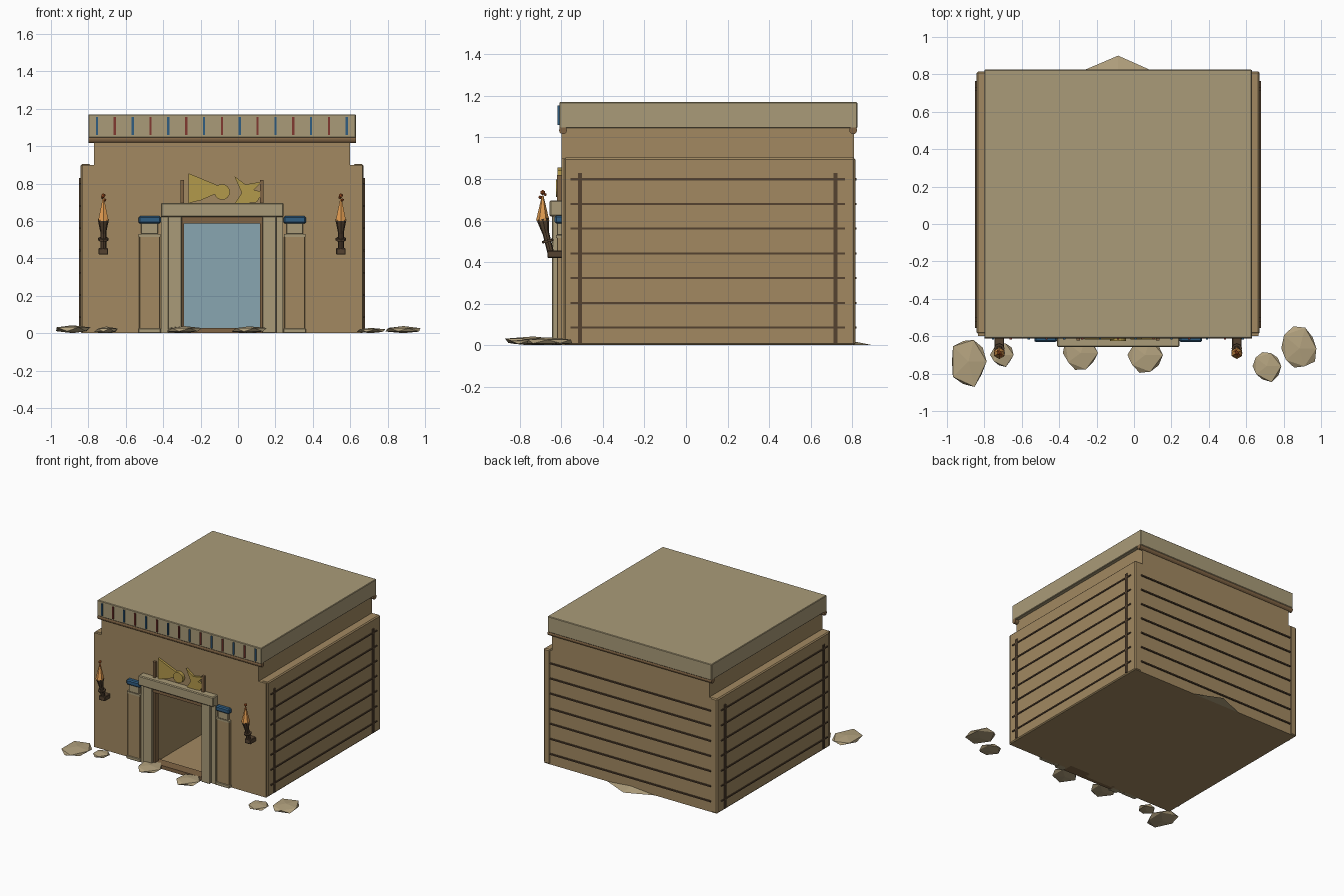
import bpy, bmesh, math, random
from mathutils import Vector, Matrix

if "Cube" in bpy.data.objects:
    bpy.data.objects.remove(bpy.data.objects["Cube"])

random.seed(4)
CX = -0.085  # building centre line


def mat(name, r, g, b):
    m = bpy.data.materials.new(name)
    m.diffuse_color = (r, g, b, 1)
    m.use_nodes = True
    m.node_tree.nodes["Principled BSDF"].inputs["Base Color"].default_value = m.diffuse_color
    return m


MUD = mat("mud_brick", 0.36, 0.25, 0.12)
STONE = mat("pale_stone", 0.40, 0.33, 0.19)
SAND = mat("sand", 0.45, 0.36, 0.21)
DARK = mat("dark_wood", 0.09, 0.055, 0.03)
BROWN = mat("brown_wood", 0.22, 0.13, 0.06)
BLUE = mat("blue_paint", 0.03, 0.11, 0.22)
RED = mat("red_paint", 0.22, 0.04, 0.03)
GOLD = mat("gold", 0.45, 0.32, 0.07)
FLAME = mat("flame", 0.75, 0.33, 0.08)
EMBER = mat("ember", 0.45, 0.10, 0.02)
HAZE = mat("blue_haze", 0.25, 0.38, 0.44)


def finish(name, bm, m):
    bmesh.ops.recalc_face_normals(bm, faces=bm.faces)
    me = bpy.data.meshes.new(name)
    bm.to_mesh(me)
    bm.free()
    me.materials.append(m)
    ob = bpy.data.objects.new(name, me)
    bpy.context.collection.objects.link(ob)
    return ob


def box(name, x, y, z, m, bevel=0):
    bm = bmesh.new()
    bmesh.ops.create_cube(bm, size=1)
    for v in bm.verts:
        v.co = [r[0] + (c + 0.5) * (r[1] - r[0]) for r, c in zip((x, y, z), v.co)]
    if bevel:
        bmesh.ops.bevel(bm, geom=bm.edges[:], offset=bevel, segments=1, affect='EDGES')
    return finish(name, bm, m)


def prism(name, pts, y0, y1, m):
    """Extrude an x-z outline along y."""
    bm = bmesh.new()
    f = bm.faces.new([bm.verts.new((x, y0, z)) for x, z in pts])
    new = bmesh.ops.extrude_face_region(bm, geom=[f])["geom"]
    bmesh.ops.translate(bm, vec=(0, y1 - y0, 0), verts=[g for g in new if isinstance(g, bmesh.types.BMVert)])
    return finish(name, bm, m)


def cone(name, a, b, r1, r2, m, n=8):
    """Cylinder or cone from point a to point b."""
    a, b = Vector(a), Vector(b)
    bm = bmesh.new()
    rot = (b - a).to_track_quat('Z', 'Y').to_matrix().to_4x4()
    bmesh.ops.create_cone(bm, cap_ends=True, segments=n, radius1=r1, radius2=r2,
                          depth=(b - a).length, matrix=Matrix.Translation((a + b) / 2) @ rot)
    return finish(name, bm, m)


# Stepped body with a deep doorway passage
body = prism("body", [(-.835, 0), (.665, 0), (.665, .9), (.60, .9), (.60, 1.05),
                      (-.77, 1.05), (-.77, .9), (-.835, .9)], -.6, .81, MUD)
cutter = box("doorway_cutter", (-.30, .13), (-.8, .2), (.02, .62), MUD)
cutter.hide_render = True
cutter.hide_viewport = True
cutter.display_type = 'WIRE'
mod = body.modifiers.new("doorway", 'BOOLEAN')
mod.operation, mod.object, mod.solver = 'DIFFERENCE', cutter, 'EXACT'
box("passage_haze", (-.30, .13), (.19, .2), (.02, .62), HAZE)

# Side wall slabs with thin courses and corner battens
zs = [.085 + .119 * i for i in range(7)]
for side, s in (("left", -1), ("right", 1)):
    xr = sorted((CX + s * .70, CX + s * .757))
    box(side + "_wall", xr, (-.588, .815), (0, .903), MUD, .008)
    xs = sorted((CX + s * .75, CX + s * .764))
    for z in zs:
        box(side + "_course", xs, (-.555, .765), (z - .005, z + .005), DARK)
    for y in (-.51, .72):
        box(side + "_batten", xs, (y - .01, y + .01), (.01, .83), DARK)
for z in zs:
    box("back_course", (CX - .70, CX + .70), (.80, .82), (z - .005, z + .005), DARK)

# Cornice, roll mouldings and painted bars
box("cornice", (-.80, .63), (-.61, .825), (1.045, 1.17), STONE, .004)
for y in (-.592, .805):
    cone("roll_moulding", (-.80, y, 1.035), (.63, y, 1.035), .019, .019, BROWN, 12)
for i in range(15):
    x = -.754 + .0954 * i
    box("cornice_bar", (x - .006, x + .006), (-.618, -.60), (1.06, 1.155), RED if i % 2 else BLUE)

# Door surround, inner frame and battens above the lintel
box("lintel", (-.412, .243), (-.657, -.59), (.62, .697), STONE, .006)
for s in (-1, 1):
    xa = sorted((CX + s * .215, CX + s * .29))
    box("jamb", xa, (-.645, -.59), (0, .63), STONE, .004)
    xa = sorted((CX + s * .29, CX + s * .326))
    box("jamb_rebate", xa, (-.622, -.59), (0, .63), STONE)
    xa = sorted((CX + s * .203, CX + s * .222))
    box("inner_frame", xa, (-.622, -.58), (0, .82), BROWN)
    # Engaged columns
    c = CX + s * .388
    box("column_base", (c - .06, c + .06), (-.628, -.59), (0, .025), STONE, .003)
    box("column_shaft", (c - .056, c + .056), (-.622, -.59), (.02, .52), MUD, .004)
    box("column_band", (c - .058, c + .058), (-.626, -.59), (.515, .53), STONE)
    box("column_neck", (c - .045, c + .045), (-.622, -.59), (.53, .59), STONE, .003)
    box("column_capital", (c - .06, c + .06), (-.632, -.59), (.585, .625), BLUE, .008)
box("inner_header", (-.30, .13), (-.63, -.58), (.585, .62), BROWN)
box("threshold", (-.30, .13), (-.63, -.55), (0, .028), BROWN)

# Winged disc above the door
cone("emblem_disc", (-.085, -.626, .755), (-.085, -.59, .755), .042, .042, GOLD, 16)
prism("left_wing", [(-.265, .855), (-.265, .695), (-.20, .71), (-.06, .77)], -.618, -.59, GOLD)
prism("right_wing", [(-.02, .84), (.04, .795), (.13, .81), (.085, .765), (.135, .755),
                     (.10, .70), (-.02, .69), (.02, .75)], -.618, -.59, GOLD)

# Wall torches
for c in (-.72, .55):
    box("torch_bracket", (c - .026, c + .026), (-.668, -.59), (.42, .455), DARK, .004)
    cone("torch_stem", (c, -.65, .44), (c, -.675, .54), .016, .016, DARK)
    cone("torch_ring", (c, -.664, .496), (c, -.667, .508), .028, .028, DARK)
    cone("torch_cup", (c, -.674, .53), (c, -.69, .608), .014, .03, DARK)
    cone("flame", (c, -.69, .60), (c, -.69, .72), .032, .004, FLAME, 6)
    for dx, dy, z, r in ((0, 0, .735, .013), (.008, -.012, .712, .009), (-.006, .012, .725, .008)):
        bm = bmesh.new()
        bmesh.ops.create_icosphere(bm, subdivisions=1, radius=r,
                                   matrix=Matrix.Translation((c + dx, -.69 + dy, z)))
        finish("ember", bm, EMBER)

# Flat broken slabs along the front
for x, y, rx, ry, h in ((-.885, -.735, .115, .155, .045), (-.705, -.70, .07, .075, .035),
                        (-.285, -.69, .11, .11, .04), (.06, -.70, .105, .11, .04),
                        (.71, -.76, .09, .095, .03), (.885, -.665, .115, .135, .04)):
    bm = bmesh.new()
    bmesh.ops.create_icosphere(bm, subdivisions=1, radius=1)
    for v in bm.verts:
        k = random.uniform(.82, 1.05)
        v.co = (max(-1, min(1, x + v.co.x * rx * k)), max(-.895, y + v.co.y * ry * k),
                max(0, h * .45 + v.co.z * h * .55 * k))
    finish("rubble", bm, SAND)

# Low sand drift under the back wall
bm = bmesh.new()
base = [bm.verts.new(p) for p in ((-.32, .80, 0), (.14, .80, 0), (CX, .90, 0))]
top = bm.verts.new((CX, .80, .02))
bm.faces.new(base)
for i in range(3):
    bm.faces.new((base[i], base[(i + 1) % 3], top))
finish("sand_drift", bm, SAND)
